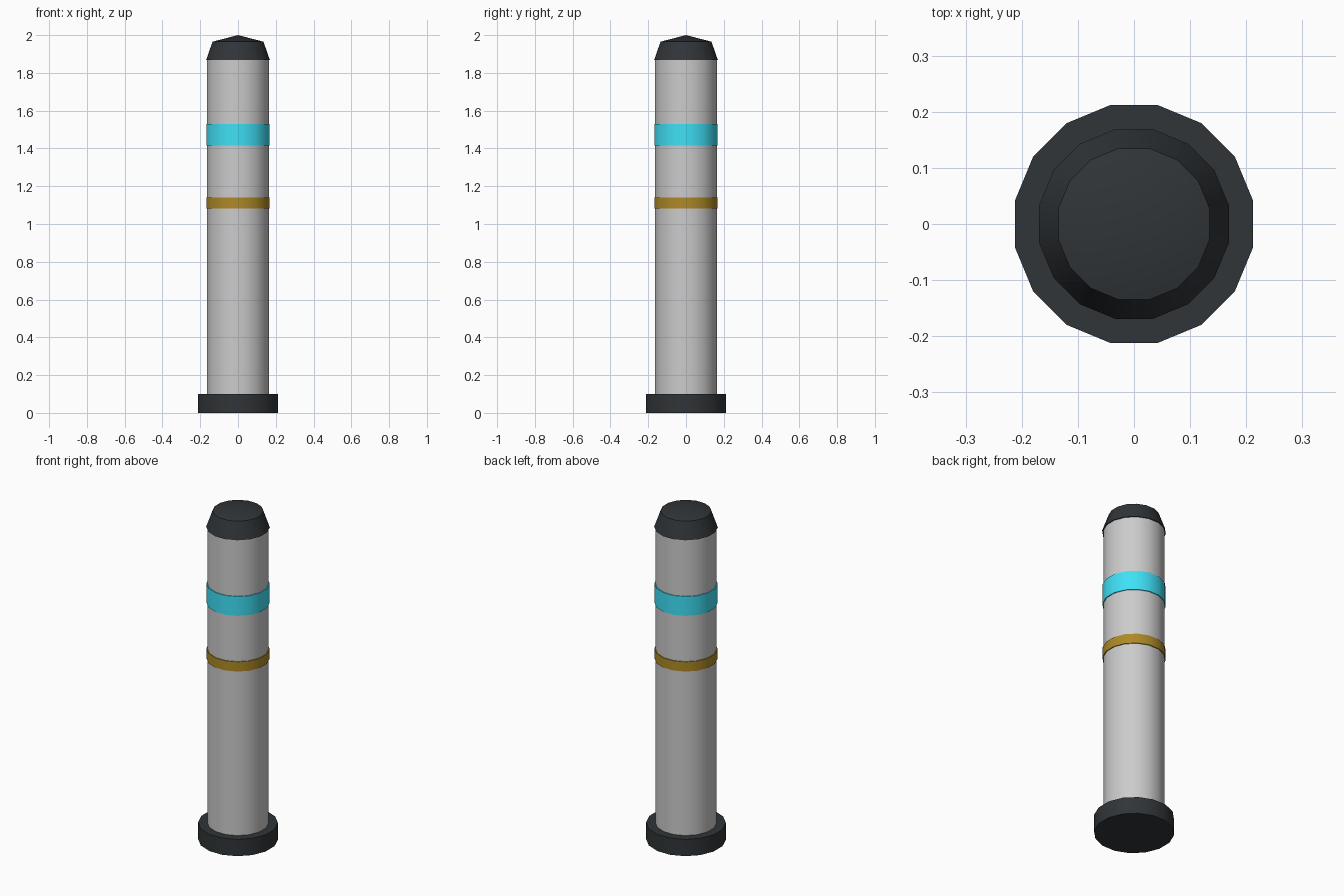
import bpy
import bmesh
import math

if "Cube" in bpy.data.objects:
    bpy.data.objects.remove(bpy.data.objects["Cube"])

SIDES = 16
STEP = 2 * math.pi / SIDES


def material(name, color):
    mat = bpy.data.materials.new(name)
    mat.diffuse_color = (*color, 1)
    mat.use_nodes = True
    mat.node_tree.nodes["Principled BSDF"].inputs["Base Color"].default_value = mat.diffuse_color
    return mat


def lathe(name, profile, mat=None):
    """Turn a profile of (flat-to-centre distance, z) into a closed 16-sided solid."""
    bm = bmesh.new()
    rings = []
    for apothem, z in profile:
        if apothem == 0:
            rings.append([bm.verts.new((0, 0, z))] * SIDES)
            continue
        r = apothem / math.cos(STEP / 2)
        rings.append([bm.verts.new((r * math.cos((i + 0.5) * STEP),
                                    r * math.sin((i + 0.5) * STEP), z))
                      for i in range(SIDES)])
    for low, high in zip(rings, rings[1:]):
        for i in range(SIDES):
            j = (i + 1) % SIDES
            bm.faces.new(dict.fromkeys((low[i], low[j], high[j], high[i])))
    bm.faces.new(rings[0][::-1])
    if profile[-1][0] > 0:
        bm.faces.new(rings[-1])
    mesh = bpy.data.meshes.new(name)
    bm.to_mesh(mesh)
    bm.free()
    obj = bpy.data.objects.new(name, mesh)
    bpy.context.collection.objects.link(obj)
    if mat:
        mesh.materials.append(mat)
    bpy.context.view_layer.objects.active = obj
    obj.select_set(True)
    return obj


dark = material("dark_rubber", (0.03, 0.035, 0.039))
cyan = material("cyan_band", (0.05, 0.75, 0.93))
gold = material("gold_band", (0.42, 0.25, 0.02))

# Foot and post
lathe("base", [(0.212, 0), (0.212, 0.10)], dark)
lathe("post", [(0.163, 0.01), (0.163, 1.88)])

# Coloured bands
lathe("lower_band", [(0.168, 1.082), (0.168, 1.14)], gold)
lathe("upper_band", [(0.168, 1.415), (0.168, 1.53)], cyan)

# Tapered cap with a shallow point
lathe("cap", [(0.169, 1.867), (0.135, 1.965), (0, 2.0)], dark)

# Smooth the round sides, keep rims sharp
bpy.ops.object.shade_smooth_by_angle(angle=math.radians(30))
